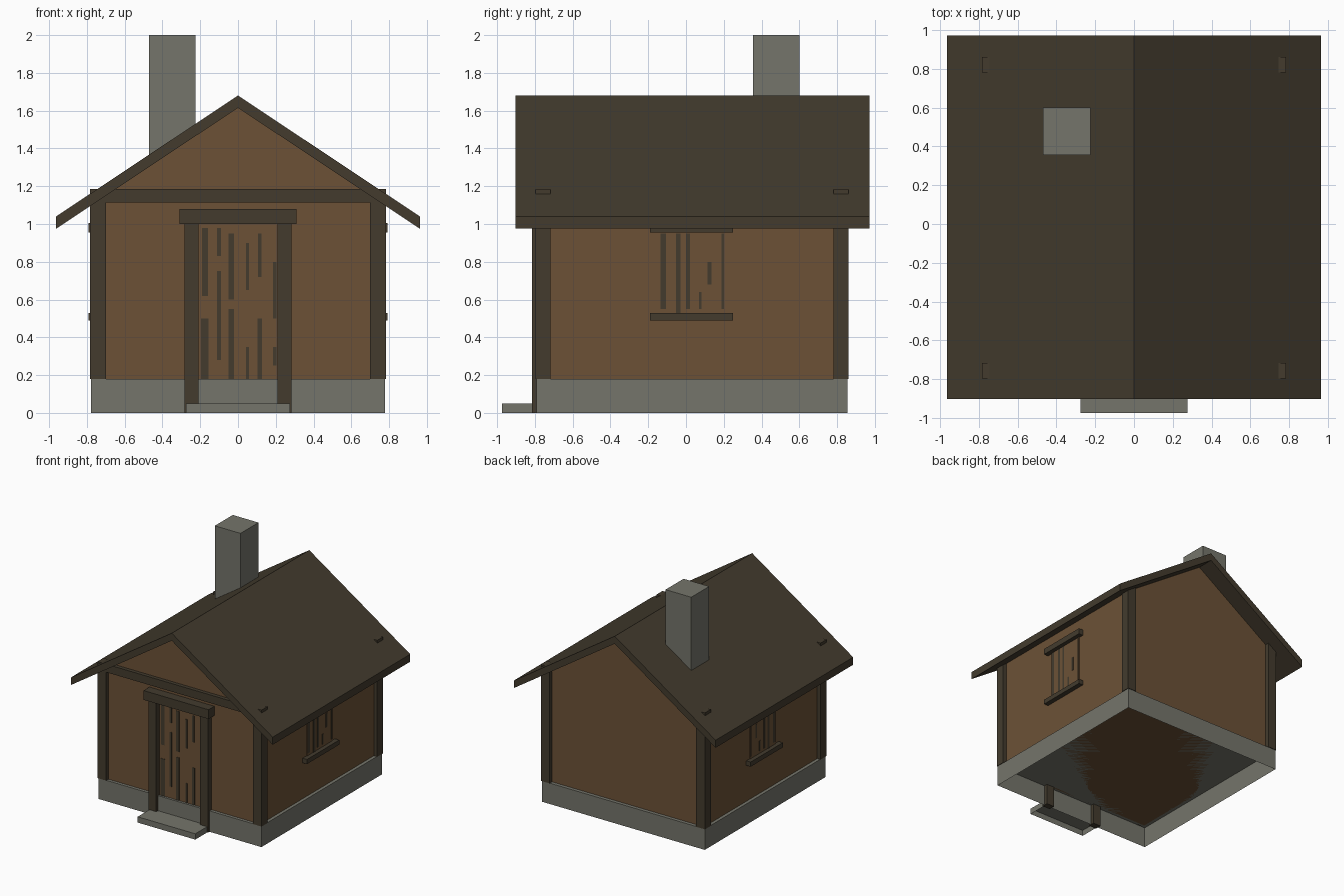
import bpy
import bmesh

cube = bpy.data.objects.get("Cube")
if cube:
    bpy.data.objects.remove(cube, do_unlink=True)


def material(name, r, g, b):
    m = bpy.data.materials.new(name)
    m.use_nodes = True
    m.diffuse_color = (r, g, b, 1)
    bsdf = next(n for n in m.node_tree.nodes if n.type == 'BSDF_PRINCIPLED')
    bsdf.inputs["Base Color"].default_value = (r, g, b, 1)
    return m


plank = material("plank brown", 0.15, 0.083, 0.037)
timber = material("dark timber", 0.056, 0.044, 0.027)
stone = material("grey stone", 0.178, 0.178, 0.147)


def finish(name, bm, mat):
    bmesh.ops.recalc_face_normals(bm, faces=bm.faces)
    mesh = bpy.data.meshes.new(name)
    bm.to_mesh(mesh)
    bm.free()
    mesh.materials.append(mat)
    obj = bpy.data.objects.new(name, mesh)
    bpy.context.collection.objects.link(obj)
    return obj


def box(name, mat, xs, ys, zs, open_bottom=False):
    """Box between the given limits, optionally without its underside."""
    bm = bmesh.new()
    bmesh.ops.create_cube(bm, size=1)
    for v in bm.verts:
        v.co = [lim[0] if c < 0 else lim[1] for c, lim in zip(v.co, (xs, ys, zs))]
    if open_bottom:
        low = [f for f in bm.faces if all(v.co.z == zs[0] for v in f.verts)]
        bmesh.ops.delete(bm, geom=low, context='FACES')
    return finish(name, bm, mat)


def pair(name, mat, xs, ys, zs):
    """The same box on both sides of the house."""
    box(name + "_left", mat, xs, ys, zs)
    box(name + "_right", mat, (-xs[1], -xs[0]), ys, zs)


def prism(name, mat, profile, y0, y1):
    """Front profile (x, z) extruded along y."""
    bm = bmesh.new()
    face = bm.faces.new([bm.verts.new((x, y0, z)) for x, z in profile])
    ext = bmesh.ops.extrude_face_region(bm, geom=[face])
    for v in ext["geom"]:
        if isinstance(v, bmesh.types.BMVert):
            v.co.y = y1
    return finish(name, bm, mat)


# Stone base, doorstep and chimney
box("foundation", stone, (-0.778, 0.778), (-0.792, 0.855), (0, 0.18), True)
box("doorstep", stone, (-0.275, 0.275), (-0.975, -0.792), (0, 0.05), True)
box("chimney", stone, (-0.47, -0.225), (0.355, 0.6), (1.2, 2))

# Plank walls with gables
half, eave = 0.75, 1.13
prism("walls", plank,
      [(-half, 0.18), (half, 0.18), (half, eave), (0, 1.63), (-half, eave)],
      -0.765, 0.825)

# Pitched roof slab
edge, ridge, drop, thick = 0.963, 1.68, 0.64, 0.065
prism("roof", timber,
      [(-edge, ridge - drop), (0, ridge), (edge, ridge - drop),
       (edge, ridge - drop - thick), (0, ridge - thick),
       (-edge, ridge - drop - thick)], -0.903, 0.972)

# Corner posts, slightly proud of the roof, and the gable beam
for end, ys in (("front", (-0.797, -0.717)), ("back", (0.78, 0.86))):
    pair(end + "_corner_post", timber, (0.7, 0.783), ys, (0.18, 1.185))
box("gable_beam", timber, (-0.7, 0.7), (-0.797, -0.74), (1.115, 1.185))

# Door and frame
box("door", plank, (-0.21, 0.21), (-0.772, -0.76), (0.18, 0.99))
pair("door_post", timber, (0.21, 0.283), (-0.815, -0.76), (0, 1))
box("door_lintel", timber, (-0.31, 0.31), (-0.845, -0.76), (1, 1.08))

# Dark weathered streaks on the door: centre, width, bottom, top
door_streaks = [
    (-0.175, 0.04, 0.18, 0.5), (-0.175, 0.03, 0.62, 0.98),
    (-0.1, 0.02, 0.28, 0.75), (-0.1, 0.02, 0.83, 0.98),
    (-0.035, 0.03, 0.18, 0.55), (-0.035, 0.03, 0.6, 0.95),
    (0.05, 0.014, 0.18, 0.35), (0.05, 0.014, 0.65, 0.9),
    (0.115, 0.026, 0.18, 0.5), (0.115, 0.02, 0.72, 0.95),
    (0.195, 0.02, 0.25, 0.35), (0.195, 0.02, 0.5, 0.8)]
for i, (c, w, low, high) in enumerate(door_streaks):
    box(f"door_streak_{i}", timber, (c - w / 2, c + w / 2),
        (-0.775, -0.771), (low, high))

# Shuttered side windows with lintel and sill
pair("shutter", plank, (0.74, 0.756), (-0.14, 0.205), (0.53, 0.96))
pair("window_sill", timber, (0.74, 0.792), (-0.19, 0.25), (0.49, 0.53))
pair("window_lintel", timber, (0.74, 0.792), (-0.19, 0.25), (0.955, 1.005))

shutter_streaks = [
    (-0.12, 0.03, 0.55, 0.95), (-0.042, 0.024, 0.53, 0.95),
    (0.01, 0.02, 0.55, 0.95), (0.075, 0.014, 0.55, 0.64),
    (0.125, 0.02, 0.68, 0.8), (0.195, 0.012, 0.55, 0.95)]
for i, (c, w, low, high) in enumerate(shutter_streaks):
    pair(f"shutter_streak_{i}", timber, (0.755, 0.759),
         (c - w / 2, c + w / 2), (low, high))
